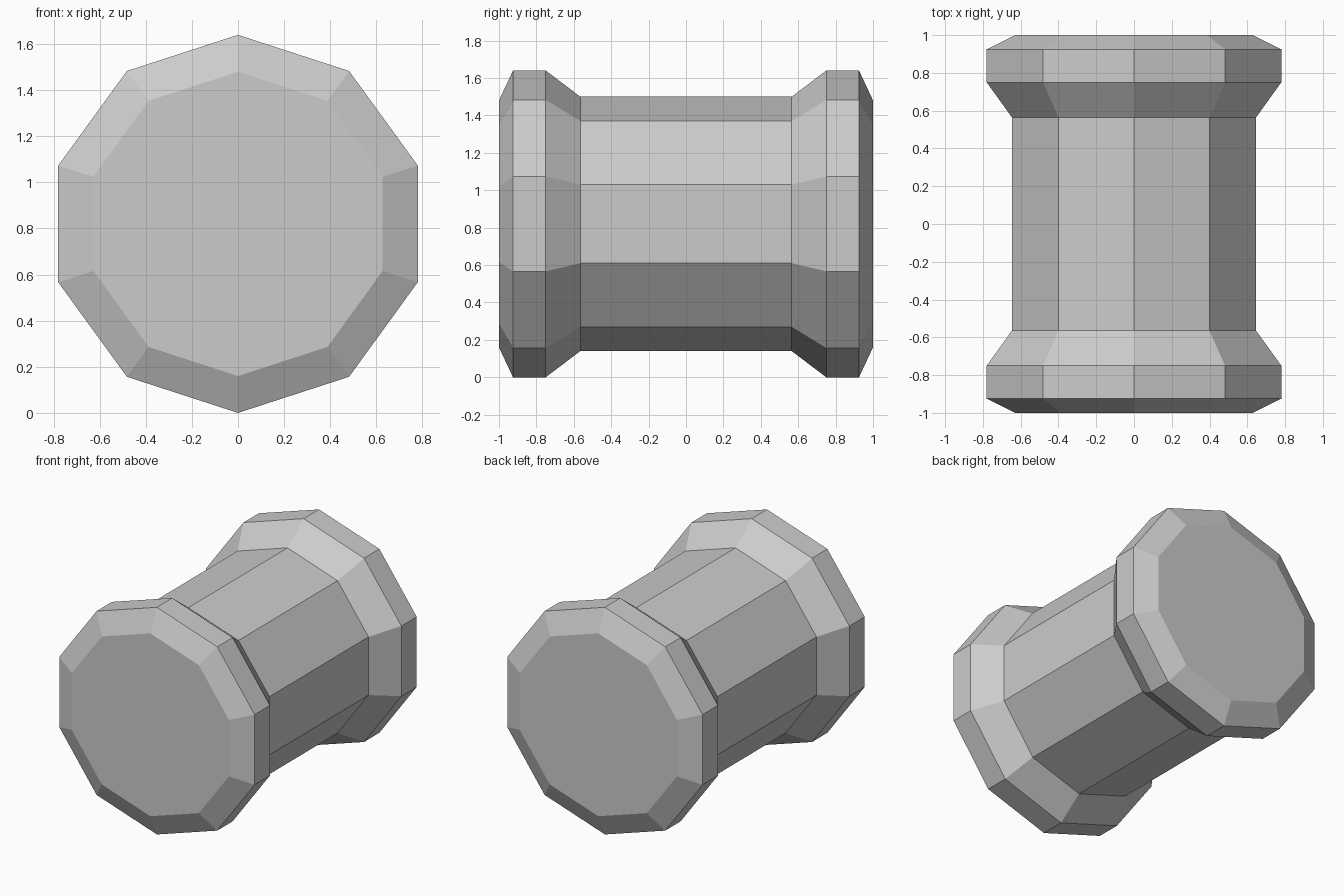
import bpy, bmesh, math

if "Cube" in bpy.data.objects:
    bpy.data.objects.remove(bpy.data.objects["Cube"])

SIDES = 10
CENTRE_Z = 0.82

# Half profile (distance along y, radius), from the end cap to the shaft
half = [(1.0, 0.66), (0.925, 0.82), (0.75, 0.82), (0.565, 0.68)]
profile = [(-y, r) for y, r in half] + half[::-1]

# Flanged ten-sided spool lying along y, a corner pointing up
bm = bmesh.new()
rings = []
for y, r in profile:
    ring = []
    for i in range(SIDES):
        a = math.tau * i / SIDES
        ring.append(bm.verts.new((r * math.sin(a), y, CENTRE_Z + r * math.cos(a))))
    rings.append(ring)

for a, b in zip(rings, rings[1:]):
    for i in range(SIDES):
        j = (i + 1) % SIDES
        bm.faces.new((a[i], a[j], b[j], b[i]))

# Flat end caps
bm.faces.new(rings[0])
bm.faces.new(rings[-1])
bmesh.ops.recalc_face_normals(bm, faces=bm.faces[:])

mesh = bpy.data.meshes.new("spool")
bm.to_mesh(mesh)
bm.free()
bpy.context.collection.objects.link(bpy.data.objects.new("spool", mesh))
